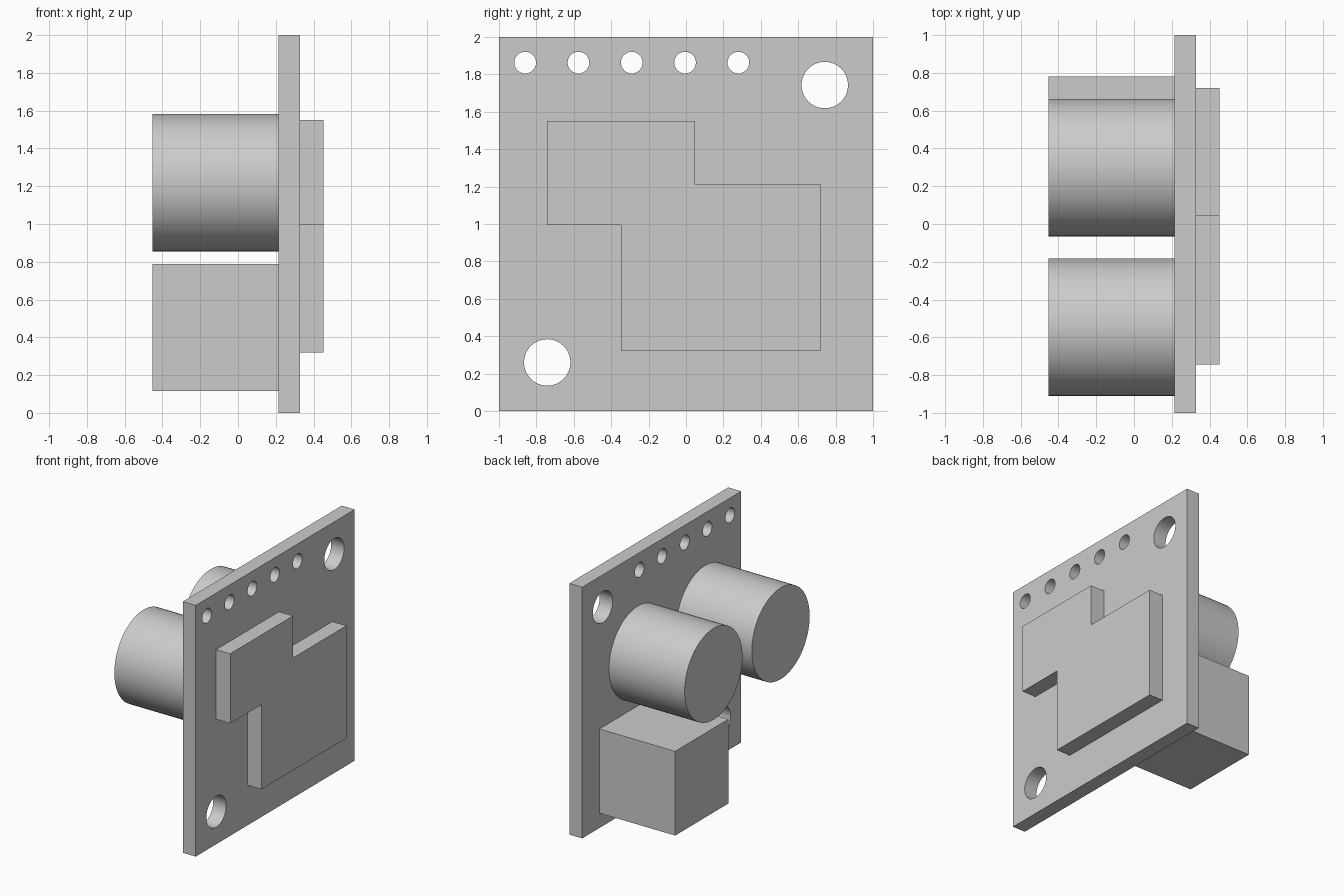
import bpy, bmesh, math
from mathutils import Matrix

cube = bpy.data.objects.get("Cube")
if cube:
    bpy.data.objects.remove(cube, do_unlink=True)

GREY = (0.6, 0.6, 0.6, 1)
grey = bpy.data.materials.new("plain grey")
grey.use_nodes = True
grey.diffuse_color = GREY
grey.node_tree.nodes["Principled BSDF"].inputs["Base Color"].default_value = GREY

# Local x, y, z of a flat outline become world y, z, x
UPRIGHT = Matrix(((0, 0, 1, 0), (1, 0, 0, 0), (0, 1, 0, 0), (0, 0, 0, 1)))


def circle(y, z, radius, sides=64):
    angles = [2 * math.pi * i / sides for i in range(sides)]
    return [(y + radius * math.cos(a), z + radius * math.sin(a)) for a in angles]


def rectangle(y0, z0, y1, z1):
    return [(y0, z0), (y1, z0), (y1, z1), (y0, z1)]


def slab(name, outlines, x0, x1):
    """Solid between x0 and x1; outlines inside the first one become holes."""
    curve = bpy.data.curves.new(name, "CURVE")
    curve.dimensions = "2D"
    curve.fill_mode = "BOTH"
    curve.extrude = (x1 - x0) / 2
    for outline in outlines:
        spline = curve.splines.new("POLY")
        spline.points.add(len(outline) - 1)
        for point, (y, z) in zip(spline.points, outline):
            point.co = (y, z, 0, 1)
        spline.use_cyclic_u = True
    helper = bpy.data.objects.new(name + " outline", curve)
    bpy.context.collection.objects.link(helper)
    graph = bpy.context.evaluated_depsgraph_get()
    mesh = bpy.data.meshes.new_from_object(helper.evaluated_get(graph))
    bpy.data.objects.remove(helper, do_unlink=True)
    bpy.data.curves.remove(curve)

    # Stand the solid upright and weld caps to walls
    mesh.transform(Matrix.Translation(((x0 + x1) / 2, 0, 0)) @ UPRIGHT)
    bm = bmesh.new()
    bm.from_mesh(mesh)
    bmesh.ops.remove_doubles(bm, verts=bm.verts, dist=1e-5)
    bmesh.ops.recalc_face_normals(bm, faces=bm.faces)
    bmesh.ops.dissolve_limit(bm, angle_limit=0.01, verts=bm.verts, edges=bm.edges)
    bm.to_mesh(mesh)
    bm.free()
    mesh.name = name
    mesh.materials.clear()
    mesh.materials.append(grey)
    obj = bpy.data.objects.new(name, mesh)
    bpy.context.collection.objects.link(obj)
    bpy.ops.object.select_all(action="DESELECT")
    obj.select_set(True)
    bpy.context.view_layer.objects.active = obj
    bpy.ops.object.shade_smooth_by_angle(angle=math.radians(30))
    return obj


FRONT, BOARD, BACK, PAD = -0.452, 0.214, 0.328, 0.452

# Circuit board with a row of pin holes and two mounting holes
pin_holes = [circle(-0.86 + 0.285 * i, 1.863, 0.058, 32) for i in range(5)]
mount_holes = [circle(0.742, 1.743, 0.124), circle(-0.742, 0.26, 0.124)]
slab("circuit_board", [rectangle(-1, 0, 1, 2)] + pin_holes + mount_holes, BOARD, BACK)

# Stepped component area on the other side
stepped = [(-0.743, 1.55), (-0.743, 0.995), (-0.348, 0.995), (-0.348, 0.32),
           (0.719, 0.32), (0.719, 1.215), (0.047, 1.215), (0.047, 1.55)]
slab("stepped_pad", [stepped], BACK, PAD)

# Two round cans and one square block
for name, y in (("right_can", -0.546), ("left_can", 0.299)):
    slab(name, [circle(y, 1.219, 0.364)], FRONT, BOARD)
slab("terminal_block", [rectangle(0.112, 0.117, 0.782, 0.788)], FRONT, BOARD)
